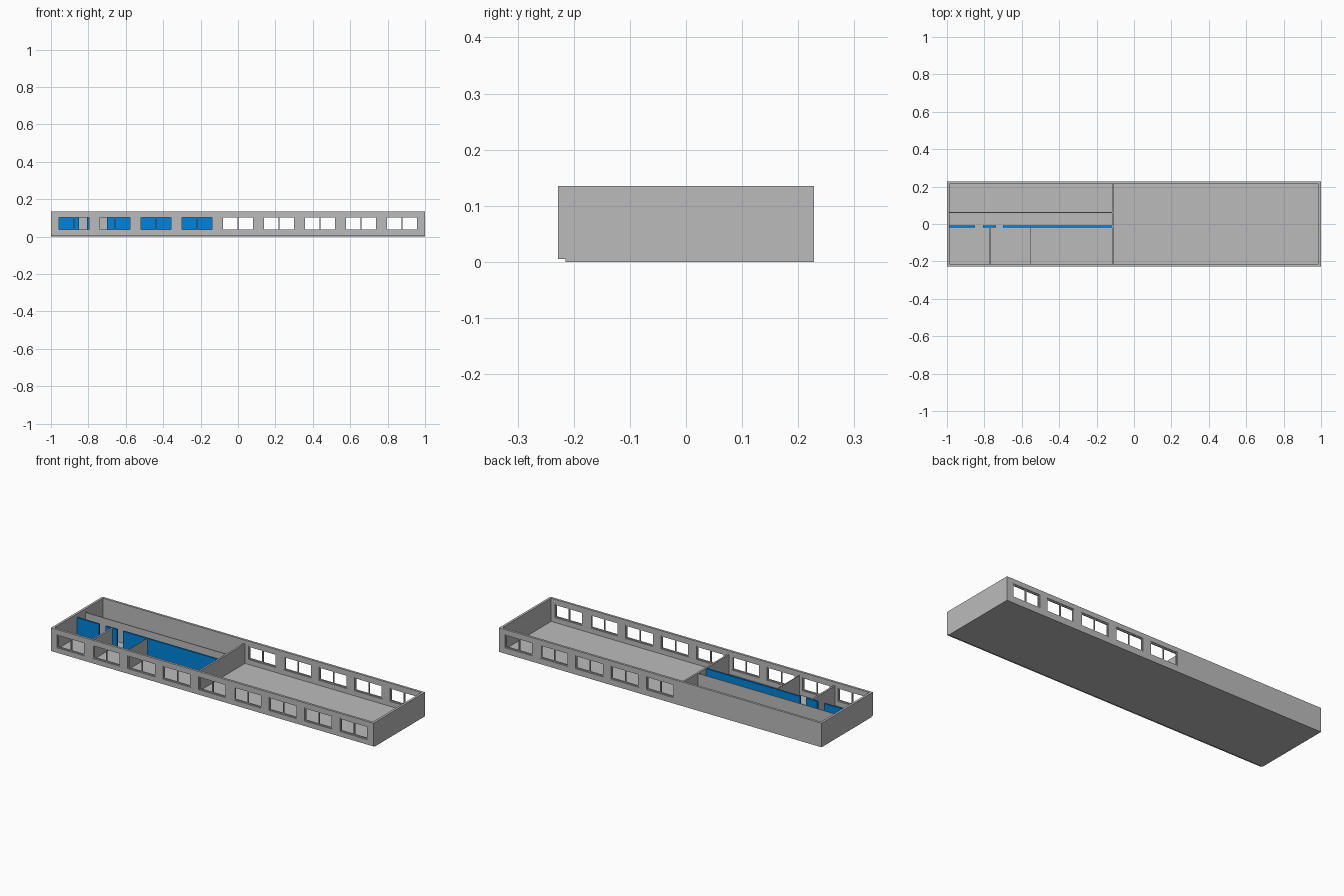
import bpy, bmesh
from mathutils import Vector

old = bpy.data.objects.get("Cube")
if old:
    bpy.data.objects.remove(old, do_unlink=True)


def material(name, colour):
    m = bpy.data.materials.new(name)
    m.use_nodes = True
    m.diffuse_color = (*colour, 1)
    m.node_tree.nodes["Principled BSDF"].inputs["Base Color"].default_value = (*colour, 1)
    return m


GREY = material("plaster_grey", (0.5, 0.5, 0.5))
BLUE = material("panel_blue", (0.0, 0.23, 0.72))

HALF_X, HALF_Y = 1.0, 0.228
FLOOR, TOP, INNER_TOP = 0.005, 0.135, 0.115
THICK = 0.013
SILL, HEAD = 0.033, 0.108
PITCH, WIN_W = 0.2193, 0.172


def finish(name, bm, mat):
    bmesh.ops.recalc_face_normals(bm, faces=bm.faces)
    mesh = bpy.data.meshes.new(name)
    bm.to_mesh(mesh)
    bm.free()
    mesh.materials.append(mat)
    obj = bpy.data.objects.new(name, mesh)
    bpy.context.collection.objects.link(obj)
    return obj


def add_box(bm, lo, hi):
    lo, hi = Vector(lo), Vector(hi)
    verts = bmesh.ops.create_cube(bm, size=1)["verts"]
    for v in verts:
        v.co = (lo + hi) / 2 + v.co * (hi - lo)


def box(name, lo, hi, mat=GREY):
    bm = bmesh.new()
    add_box(bm, lo, hi)
    return finish(name, bm, mat)


def pierced_wall(name, y0, y1, x0, x1, top, openings, mat=GREY):
    """Wall along x; openings are (left, right, bottom, head) holes."""
    xs = sorted({x0, x1, *(v for o in openings for v in o[:2])})
    zs = sorted({FLOOR, top, *(v for o in openings for v in o[2:])})
    bm = bmesh.new()
    for xa, xb in zip(xs, xs[1:]):
        for za, zb in zip(zs, zs[1:]):
            cx, cz = (xa + xb) / 2, (za + zb) / 2
            if any(l < cx < r and b < cz < h for l, r, b, h in openings):
                continue
            corners = [(xa, za), (xb, za), (xb, zb), (xa, zb)]
            bm.faces.new([bm.verts.new((x, y0, z)) for x, z in corners])
    bmesh.ops.remove_doubles(bm, verts=bm.verts, dist=1e-5)
    # extrude the pierced sheet through the wall thickness
    sheet = bm.faces[:]
    copy = bmesh.ops.duplicate(bm, geom=bm.verts[:] + bm.edges[:] + sheet)
    bmesh.ops.translate(bm, vec=(0, y1 - y0, 0),
                        verts=[g for g in copy["geom"] if isinstance(g, bmesh.types.BMVert)])
    rims = [e for e in bm.edges if e.is_boundary]
    pairs = copy["edge_map"]
    for e in rims:
        if e in pairs and e.verts[0].co.y == e.verts[1].co.y and abs(e.verts[0].co.y - y0) < 1e-5:
            a, b = e.verts
            c, d = copy["vert_map"][b], copy["vert_map"][a]
            bm.faces.new((a, b, c, d))
    return finish(name, bm, mat)


def window_frames(name, centres, y):
    """Two-light frames set in the middle of the wall."""
    bar, depth = 0.006, 0.003
    bm = bmesh.new()
    for cx in centres:
        l, r = cx - WIN_W / 2, cx + WIN_W / 2
        for x in (l, cx - bar / 2, r - bar):
            add_box(bm, (x, y - depth, SILL), (x + bar, y + depth, HEAD))
        for xa, xb in ((l + bar, cx - bar / 2), (cx + bar / 2, r - bar)):
            for z in (SILL, HEAD - bar):
                add_box(bm, (xa, y - depth, z), (xb, y + depth, z + bar))
    return finish(name, bm, GREY)


def window_holes(centres):
    return [(c - WIN_W / 2, c + WIN_W / 2, SILL, HEAD) for c in centres]


# floor slab
box("floor_slab", (-HALF_X, -0.215, 0), (HALF_X, HALF_Y, FLOOR))

# outer shell: windowed front and back, plain ends
front = [i * PITCH for i in range(-4, 5)]
back = [i * PITCH for i in range(5)]
inner_y = HALF_Y - THICK
pierced_wall("front_wall", -HALF_Y, -inner_y, -HALF_X, HALF_X, TOP, window_holes(front))
pierced_wall("back_wall", inner_y, HALF_Y, -HALF_X, HALF_X, TOP, window_holes(back))
window_frames("front_window_frames", front, -HALF_Y + THICK / 2)
window_frames("back_window_frames", back, HALF_Y - THICK / 2)
for side, sx in (("left", 1), ("right", -1)):
    xa, xb = sorted((sx * HALF_X, sx * (HALF_X - THICK)))
    box(side + "_end_wall", (xa, -inner_y, FLOOR), (xb, inner_y, TOP))

# inner partitions
end_x = -HALF_X + THICK
box("main_partition", (-0.117, -inner_y, FLOOR), (-0.107, inner_y, INNER_TOP))
box("corridor_wall", (end_x, 0.058, FLOOR), (-0.117, 0.063, INNER_TOP))
box("wide_room_divider", (-0.774, -inner_y, FLOOR), (-0.764, -0.018, INNER_TOP))
box("thin_room_divider", (-0.554, -inner_y, FLOOR), (-0.55, -0.018, INNER_TOP))

# blue panelled wall with two doorways
doors = [(-0.85, -0.808, FLOOR, INNER_TOP), (-0.738, -0.7, FLOOR, INNER_TOP)]
pierced_wall("blue_panel_wall", -0.018, -0.008, end_x, -0.117, INNER_TOP, doors, BLUE)
